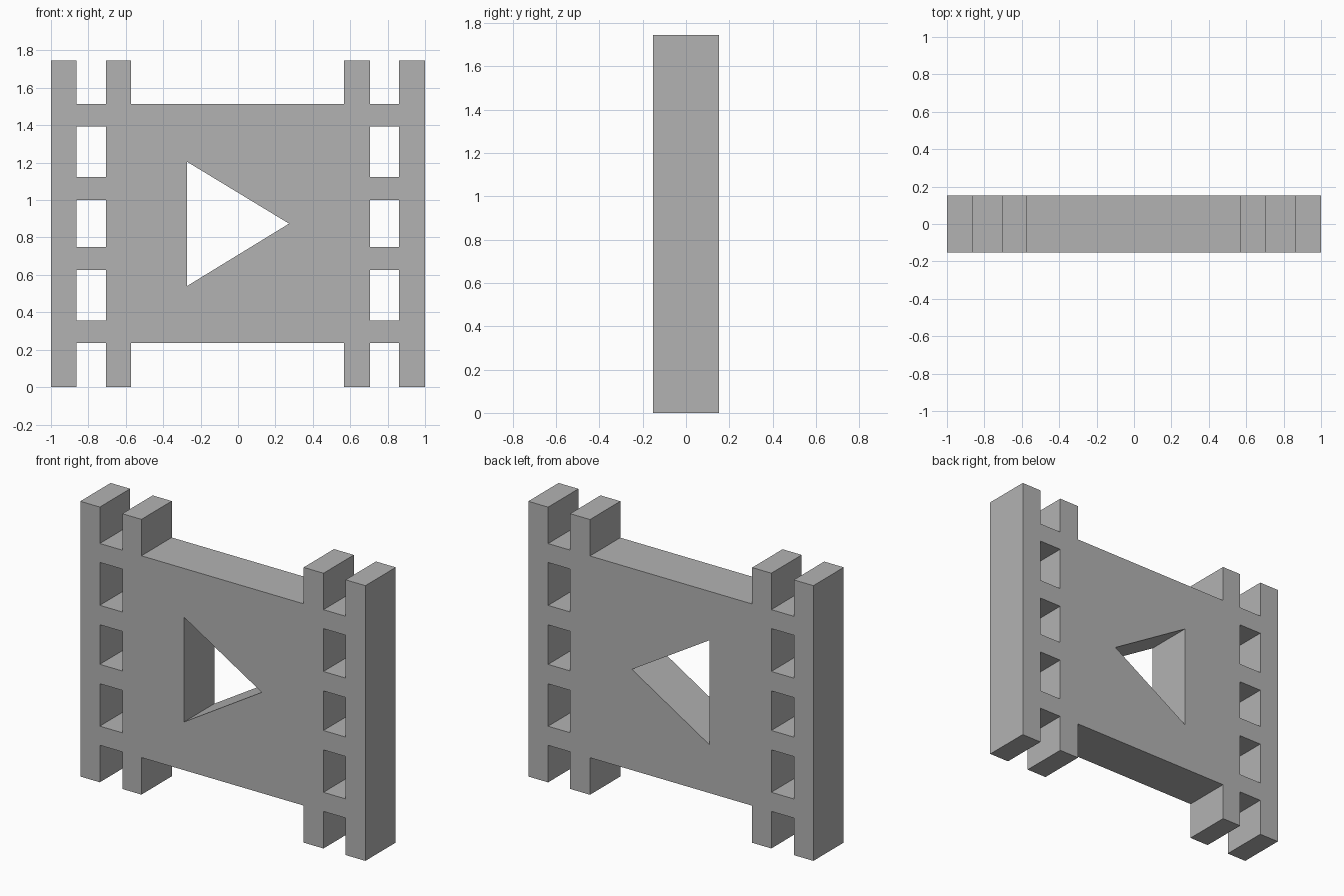
import bpy
import bmesh
from math import radians
from mathutils import Matrix

cube = bpy.data.objects.get("Cube")
if cube:
    bpy.data.objects.remove(cube, do_unlink=True)

HALF_DEPTH = 0.152
TOP = 1.745
LOW, HIGH = 0.235, 1.514            # bottom and top edges of the recessed frame
LEFT = (-1.0, -0.863, -0.705, -0.571)   # outer rail, slot and inner rail edges
RIGHT = (0.567, 0.706, 0.861, 1.0)
HOLES = ((0.356, 0.625), (0.748, 0.999), (1.122, 1.394))

# Single grey material
grey = bpy.data.materials.new("plain grey")
grey.use_nodes = True
colour = (0.45, 0.45, 0.45, 1)
grey.diffuse_color = colour
grey.node_tree.nodes["Principled BSDF"].inputs["Base Color"].default_value = colour


def castle_edge(end, inner):
    """Edge with two rail ends per side, running left to right."""
    a, b, c, d = LEFT
    e, f, g, h = RIGHT
    return [(a, end), (b, end), (b, inner), (c, inner), (c, end), (d, end), (d, inner),
            (e, inner), (e, end), (f, end), (f, inner), (g, inner), (g, end), (h, end)]


# Outline, sprocket holes and play triangle
loops = [castle_edge(0, LOW) + castle_edge(TOP, HIGH)[::-1]]
for x0, x1 in ((LEFT[1], LEFT[2]), (RIGHT[1], RIGHT[2])):
    for z0, z1 in HOLES:
        loops.append([(x0, z0), (x1, z0), (x1, z1), (x0, z1)])
loops.append([(-0.273, 0.54), (0.273, 0.874), (-0.273, 1.205)])

# Filled and extruded profile
profile = bpy.data.curves.new("film_profile", "CURVE")
profile.dimensions = "2D"
profile.fill_mode = "BOTH"
profile.extrude = HALF_DEPTH
for points in loops:
    spline = profile.splines.new("POLY")
    spline.points.add(len(points) - 1)
    for point, (x, z) in zip(spline.points, points):
        point.co = (x, z, 0, 1)
    spline.use_cyclic_u = True
helper = bpy.data.objects.new("profile_helper", profile)
bpy.context.collection.objects.link(helper)
graph = bpy.context.evaluated_depsgraph_get()
mesh = bpy.data.meshes.new_from_object(helper.evaluated_get(graph))
bpy.data.objects.remove(helper, do_unlink=True)

# Stand the solid upright and weld it
mesh.name = "film_frame"
mesh.transform(Matrix.Rotation(radians(90), 4, "X"))
bm = bmesh.new()
bm.from_mesh(mesh)
bmesh.ops.remove_doubles(bm, verts=bm.verts, dist=0.0001)
bmesh.ops.recalc_face_normals(bm, faces=bm.faces)
for face in bm.faces:
    face.smooth = False
    face.material_index = 0
bm.to_mesh(mesh)
bm.free()
mesh.materials.clear()
mesh.materials.append(grey)
frame = bpy.data.objects.new("film_frame", mesh)
bpy.context.collection.objects.link(frame)
